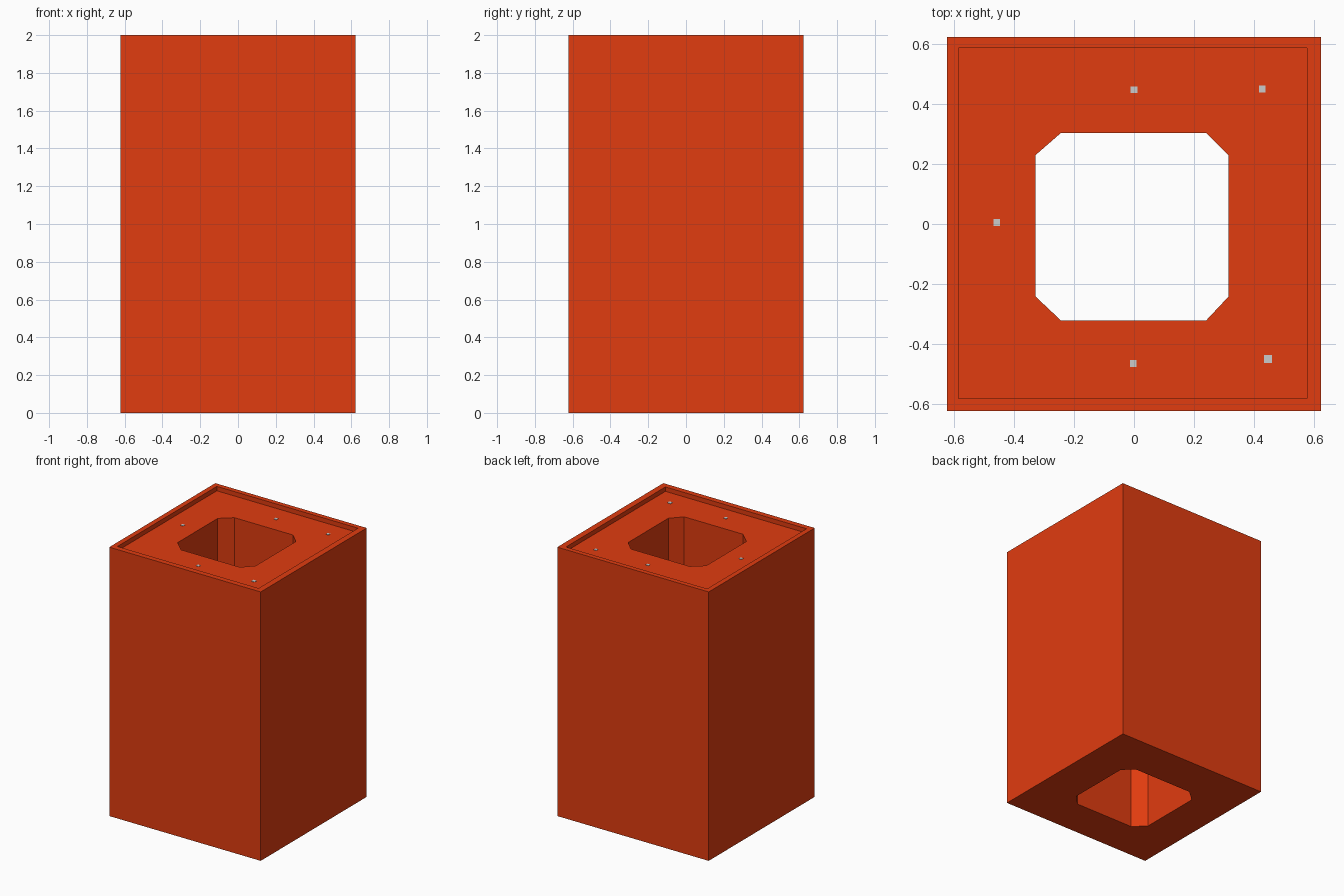
import bpy
import bmesh

if "Cube" in bpy.data.objects:
    bpy.data.objects.remove(bpy.data.objects["Cube"])

HEIGHT, FLOOR = 2.0, 1.967


def material(name, color):
    mat = bpy.data.materials.new(name)
    mat.diffuse_color = color
    mat.use_nodes = True
    mat.node_tree.nodes["Principled BSDF"].inputs["Base Color"].default_value = mat.diffuse_color
    return mat


def add_object(name, bm, mat=None):
    bmesh.ops.recalc_face_normals(bm, faces=bm.faces)
    mesh = bpy.data.meshes.new(name)
    bm.to_mesh(mesh)
    bm.free()
    obj = bpy.data.objects.new(name, mesh)
    bpy.context.collection.objects.link(obj)
    if mat:
        mesh.materials.append(mat)
    return obj


def ring(bm, outline, z):
    return [bm.verts.new((x, y, z)) for x, y in outline]


def walls(bm, a, b):
    n = len(a)
    for i in range(n):
        j = (i + 1) % n
        bm.faces.new((a[i], a[j], b[j], b[i]))


def rect(x0, x1, y0, y1):
    return [(x0, y0), (x1, y0), (x1, y1), (x0, y1)]


def plate(bm, square, octagon):
    # flat frame between a square outline and the eight-sided opening
    for i in range(4):
        a, b = octagon[2 * i], octagon[2 * i + 1]
        bm.faces.new((square[i], a, b))
        j = (i + 1) % 4
        bm.faces.new((square[i], b, octagon[(2 * i + 2) % 8], square[j]))


# Hollow block: outer walls, rim, recessed floor and chamfered shaft
outer = rect(-0.623, 0.623, -0.623, 0.623)
recess = rect(-0.585, 0.577, -0.582, 0.587)
shaft = [(-0.328, -0.242), (-0.243, -0.322), (0.24, -0.322), (0.315, -0.242),
         (0.315, 0.23), (0.24, 0.304), (-0.243, 0.304), (-0.328, 0.23)]

bm = bmesh.new()
outer_low, outer_top = ring(bm, outer, 0), ring(bm, outer, HEIGHT)
rim_top, rim_low = ring(bm, recess, HEIGHT), ring(bm, recess, FLOOR)
shaft_top, shaft_low = ring(bm, shaft, FLOOR), ring(bm, shaft, 0)
walls(bm, outer_low, outer_top)
walls(bm, outer_top, rim_top)
walls(bm, rim_top, rim_low)
plate(bm, rim_low, shaft_top)
walls(bm, shaft_top, shaft_low)
plate(bm, outer_low, shaft_low)
add_object("block_body", bm, material("orange_red", (0.75, 0.045, 0.005, 1)))

# Small grey studs set into the recessed floor
studs = [(0.0, 0.447, 0.022), (0.427, 0.45, 0.022), (-0.457, 0.005, 0.022),
         (-0.002, -0.465, 0.022), (0.447, -0.45, 0.026)]
for i, (x, y, s) in enumerate(studs, 1):
    bm = bmesh.new()
    bmesh.ops.create_cube(bm, size=1)
    bmesh.ops.scale(bm, vec=(s, s, 0.01), verts=bm.verts)
    obj = add_object(f"floor_stud_{i}", bm)
    obj.location = (x, y, FLOOR - 0.002)
